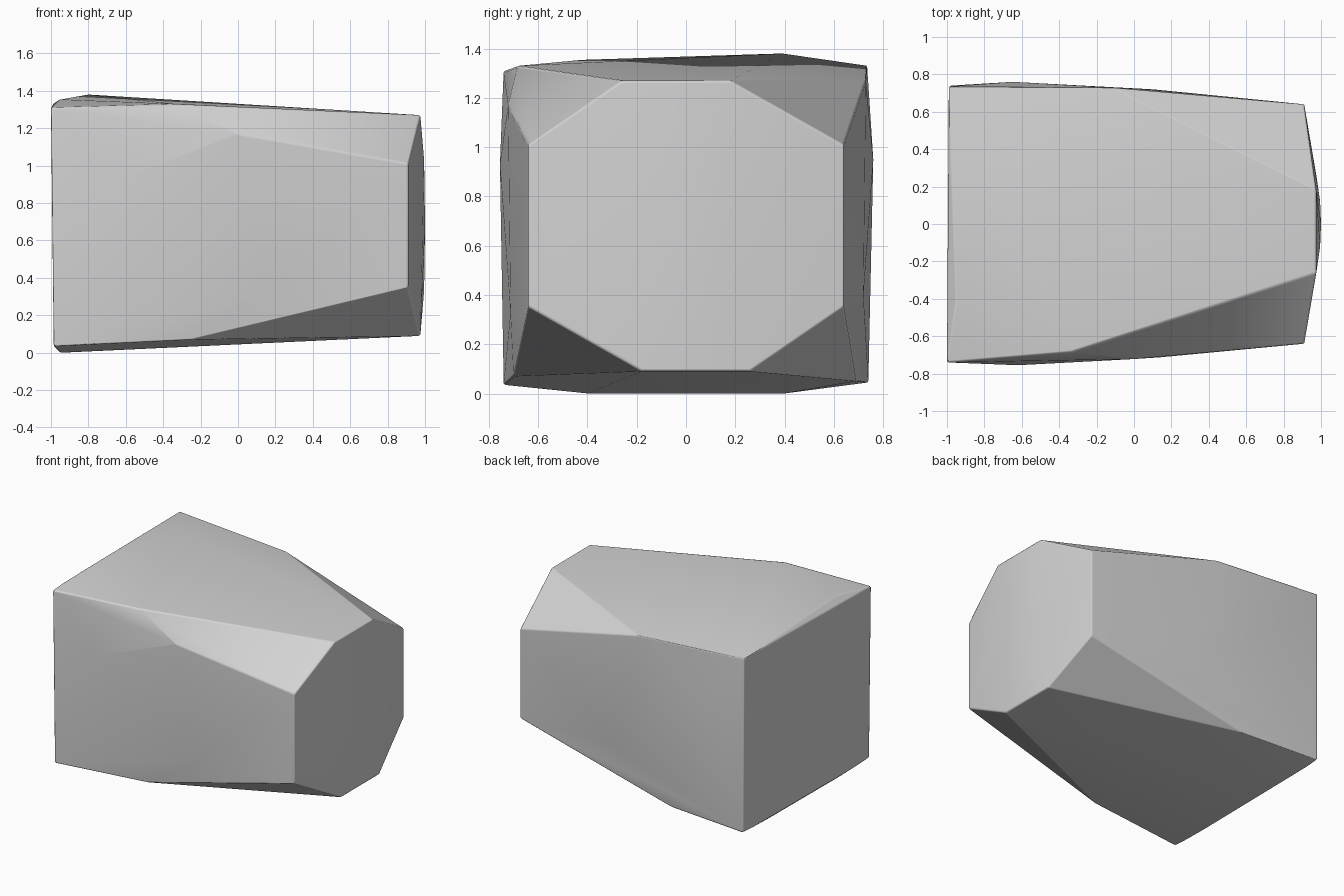
import bpy, bmesh, math

cube = bpy.data.objects.get("Cube")
if cube:
    bpy.data.objects.remove(cube, do_unlink=True)

# One plain grey stone
stone = bpy.data.materials.new("stone_grey")
stone.use_nodes = True
grey = (0.65, 0.65, 0.65, 1)
stone.diffuse_color = grey
bsdf = stone.node_tree.nodes["Principled BSDF"]
bsdf.inputs["Base Color"].default_value = grey
bsdf.inputs["Roughness"].default_value = 0.9

MID = 0.68  # height of the long axis


def turned(points):
    """Points plus their copies turned half way round the long axis."""
    return points + [(x, -y, 2 * MID - z) for x, y, z in points]


# Octagonal narrow end, with its slightly domed middle
narrow_end = turned([(0.91, -0.64, 1.01), (0.975, -0.26, 1.27),
                     (0.975, 0.18, 1.27), (0.91, 0.64, 1.01),
                     (0.995, -0.12, 1.03)]) + [(1.0, 0, MID)]
# Square broad end
broad_end = [(-1.0, -0.74, 1.31), (-0.99, 0.735, 1.33),
             (-0.985, -0.74, 0.035), (-0.985, 0.74, 0.045)]
# Break points along the long edges
long_edges = [(-0.34, -0.685, 1.33), (-0.12, 0.73, 1.27),
              (-0.26, -0.70, 0.07), (-0.37, 0.69, 0.05)]
# Swellings of the top, underside, front and back
swellings = [(-0.80, 0.39, 1.38), (-0.95, -0.40, 1.357),
             (-0.95, -0.40, 0), (-0.94, 0.40, 0),
             (-0.62, -0.755, 0.93), (0.0, -0.722, 1.17), (0.15, -0.712, 0.33),
             (-0.65, 0.76, 0.95), (0.1, 0.72, 0.4)]

bm = bmesh.new()
for p in narrow_end + broad_end + long_edges + swellings:
    bm.verts.new(p)
bmesh.ops.convex_hull(bm, input=bm.verts)
bmesh.ops.delete(bm, geom=[v for v in bm.verts if not v.link_faces], context='VERTS')
bmesh.ops.dissolve_limit(bm, angle_limit=math.radians(1), verts=bm.verts, edges=bm.edges)
bmesh.ops.recalc_face_normals(bm, faces=bm.faces)
mesh = bpy.data.meshes.new("rock")
bm.to_mesh(mesh)
bm.free()
mesh.materials.append(stone)

rock = bpy.data.objects.new("rock", mesh)
bpy.context.collection.objects.link(rock)
bpy.context.view_layer.objects.active = rock
rock.select_set(True)
bpy.ops.object.shade_smooth_by_angle(angle=math.radians(30))

# Slightly worn edges
worn = rock.modifiers.new("worn_edges", 'BEVEL')
worn.width = 0.01
worn.segments = 2
worn.limit_method = 'ANGLE'
worn.angle_limit = math.radians(20)
worn.harden_normals = True
